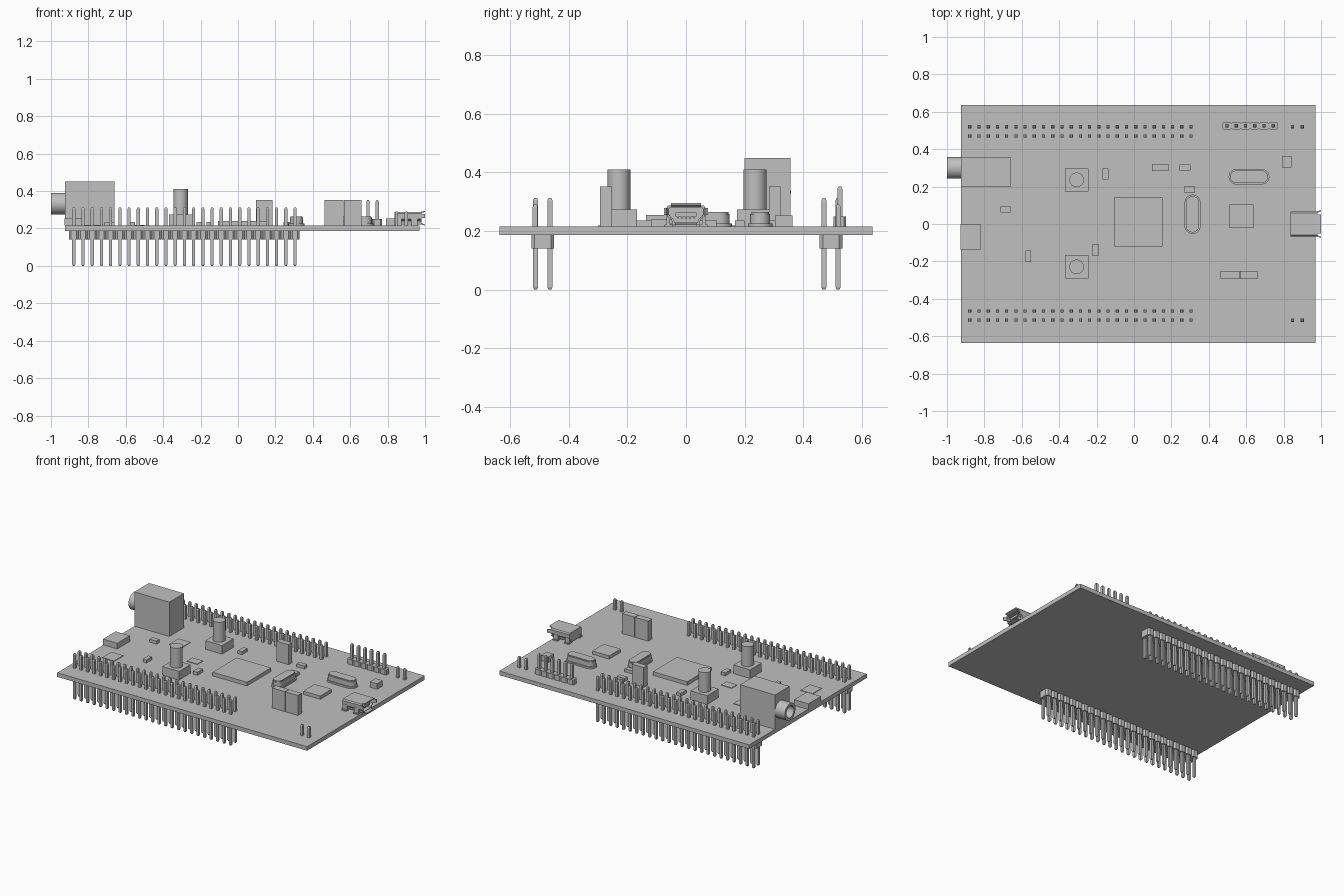
import bpy
import bmesh
import math
from mathutils import Matrix, Vector

cube = bpy.data.objects.get("Cube")
if cube:
    bpy.data.objects.remove(cube, do_unlink=True)

# Single plain grey for the whole board
GREY = (0.527, 0.527, 0.527, 1.0)
mat = bpy.data.materials.new("plain grey")
mat.use_nodes = True
mat.diffuse_color = GREY
mat.node_tree.nodes["Principled BSDF"].inputs["Base Color"].default_value = GREY

TOP, BOTTOM = 0.215, 0.187      # board faces
ALONG_X = Matrix(((0, 0, 1, 0), (1, 0, 0, 0), (0, 1, 0, 0), (0, 0, 0, 1)))  # profile (y, z) swept along x


def finish(name, bm, smooth=False):
    bmesh.ops.recalc_face_normals(bm, faces=bm.faces)
    mesh = bpy.data.meshes.new(name)
    bm.to_mesh(mesh)
    bm.free()
    mesh.materials.append(mat)
    if smooth:
        for p in mesh.polygons:
            p.use_smooth = True
        mesh.set_sharp_from_angle(angle=math.radians(35))
    ob = bpy.data.objects.new(name, mesh)
    bpy.context.collection.objects.link(ob)
    return ob


def add_box(bm, x0, x1, y0, y1, z0, z1):
    m = Matrix.Translation(((x0 + x1) / 2, (y0 + y1) / 2, (z0 + z1) / 2))
    m = m @ Matrix.Diagonal((x1 - x0, y1 - y0, z1 - z0, 1))
    return bmesh.ops.create_cube(bm, size=1, matrix=m)["verts"]


def box(name, *dims):
    bm = bmesh.new()
    add_box(bm, *dims)
    return finish(name, bm)


def add_prism(bm, pts, a, b, matrix=Matrix()):
    lo = [bm.verts.new(matrix @ Vector((u, v, a))) for u, v in pts]
    hi = [bm.verts.new(matrix @ Vector((u, v, b))) for u, v in pts]
    bm.faces.new(lo)
    bm.faces.new(hi)
    for i in range(len(pts)):
        j = (i + 1) % len(pts)
        bm.faces.new((lo[i], lo[j], hi[j], hi[i]))


def add_cup(bm, outer, inner, a, b, depth, matrix):
    """Closed at a, open at b, with a recess of the given depth."""
    rings = [[bm.verts.new(matrix @ Vector((u, v, w))) for u, v in pts]
             for pts, w in ((outer, a), (outer, b), (inner, b), (inner, b - depth))]
    n = len(outer)
    for r, s in zip(rings, rings[1:]):
        for i in range(n):
            bm.faces.new((r[i], r[(i + 1) % n], s[(i + 1) % n], s[i]))
    bm.faces.new(rings[0])
    bm.faces.new(rings[-1])


def circle(cx, cy, r, n=32):
    return [(cx + r * math.cos(2 * math.pi * i / n), cy + r * math.sin(2 * math.pi * i / n)) for i in range(n)]


def add_pin(bm, x, y, z0, z1, taper_bottom=False, h=0.0085):
    # square pin with tapered tips
    t = 0.008
    add_box(bm, x - h, x + h, y - h, y + h, z0 + (t if taper_bottom else 0), z1 - t)
    ends = [(z1 - t, z1)] + ([(z0 + t, z0)] if taper_bottom else [])
    for base, tip in ends:
        vs = add_box(bm, x - h, x + h, y - h, y + h, min(base, tip), max(base, tip))
        for v in vs:
            if abs(v.co.z - tip) < 1e-5:
                v.co.x = x + (v.co.x - x) * 0.55
                v.co.y = y + (v.co.y - y) * 0.55


# Circuit board
box("circuit_board", -0.925, 0.97, -0.637, 0.637, BOTTOM, TOP)

# Double-row pin headers, with ribbed housings under the board
PITCH = 1.183 / 24
for side, yc in (("front", -0.489), ("back", 0.495)):
    pins, housing = bmesh.new(), bmesh.new()
    for i in range(25):
        x = -0.878 + i * PITCH
        for dy in (-0.0245, 0.0245):
            add_pin(pins, x, yc + dy, 0, 0.313, True)
        w, d, c = PITCH / 2, 0.039, 0.011
        add_prism(housing, [(x - w, yc - d + c), (x - w + c, yc - d), (x + w - c, yc - d), (x + w, yc - d + c),
                            (x + w, yc + d - c), (x + w - c, yc + d), (x - w + c, yc + d), (x - w, yc + d - c)],
                  0.14, BOTTOM)
    finish(side + "_header_pins", pins)
    finish(side + "_header_housing", housing)

# Two-pin posts near the right-hand corners
for side, y in (("front", -0.515), ("back", 0.52)):
    bm = bmesh.new()
    for x in (0.848, 0.9):
        add_pin(bm, x, y, TOP, 0.29)
    finish(side + "_corner_pins", bm)

# Six-pin header on top of the board
bm = bmesh.new()
for i in range(6):
    x, y, w, d, c = 0.497 + i * 0.0495, 0.525, 0.02475, 0.021, 0.007
    add_pin(bm, x, y, TOP, 0.352)
    add_prism(bm, [(x - w, y - d + c), (x - w + c, y - d), (x + w - c, y - d), (x + w, y - d + c),
                   (x + w, y + d - c), (x + w - c, y + d), (x - w + c, y + d), (x - w, y + d - c)], TOP, 0.25)
finish("six_pin_header", bm)

# Power jack with hollow barrel
box("power_jack_body", -0.925, -0.66, 0.199, 0.357, TOP, 0.45)
bm = bmesh.new()
flip = Matrix.Diagonal((-1, 1, 1, 1)) @ ALONG_X
add_cup(bm, circle(0.3, 0.333, 0.058), circle(0.3, 0.333, 0.04), 0.92, 1.0, 0.072, flip)
finish("power_jack_barrel", bm, True)

# Push buttons
for side, y in (("front", -0.229), ("back", 0.236)):
    box(side + "_button_base", -0.37, -0.243, y - 0.062, y + 0.062, TOP, 0.274)
    bm = bmesh.new()
    add_prism(bm, circle(-0.307, y, 0.039), 0.274, 0.41)
    finish(side + "_button_plunger", bm, True)


# Capsule-shaped crystals, each with a base flange
def capsule(cx, cy, half, r, upright):
    pts = []
    for i in range(26):
        a = math.pi * (i % 13) / 12 - math.pi / 2 + (math.pi if i > 12 else 0)
        u, v = (half - r) * (1 if i < 13 else -1) + r * math.cos(a), r * math.sin(a)
        pts.append((cx - v, cy + u) if upright else (cx + u, cy + v))
    return pts


for name, cx, cy, half, r, up in (("side_crystal", 0.615, 0.253, 0.109, 0.042, False),
                                  ("centre_crystal", 0.313, 0.052, 0.105, 0.043, True)):
    bm = bmesh.new()
    add_prism(bm, capsule(cx, cy, half, r, up), TOP, 0.226)
    add_prism(bm, capsule(cx, cy, half - 0.008, r - 0.008, up), 0.226, 0.258)
    add_prism(bm, capsule(cx, cy, half - 0.012, r - 0.012, up), 0.258, 0.265)
    finish(name, bm, True)

# Chips, capacitors and small block components: x0, x1, y0, y1, top
BLOCKS = {
    "main_chip": (-0.108, 0.152, -0.12, 0.141, 0.24),
    "small_chip": (0.51, 0.638, -0.021, 0.104, 0.238),
    "edge_block": (-0.928, -0.82, -0.137, 0.0, 0.254),
    "tall_capacitor_1": (0.463, 0.563, -0.294, -0.252, 0.352),
    "tall_capacitor_2": (0.567, 0.66, -0.294, -0.252, 0.352),
    "tall_capacitor_3": (0.095, 0.185, 0.284, 0.322, 0.352),
    "corner_block": (0.79, 0.843, 0.303, 0.363, 0.253),
    "resistor_1": (-0.168, -0.136, 0.237, 0.297, 0.236),
    "resistor_2": (0.243, 0.302, 0.287, 0.318, 0.236),
    "resistor_3": (0.268, 0.325, 0.168, 0.2, 0.236),
    "resistor_4": (-0.714, -0.66, 0.061, 0.093, 0.236),
    "resistor_5": (-0.58, -0.552, -0.202, -0.142, 0.236),
    "resistor_6": (-0.222, -0.19, -0.17, -0.108, 0.236),
    "flat_plate_1": (-0.82, -0.73, -0.3, -0.2, 0.219),
    "flat_plate_2": (-0.59, -0.5, 0.1, 0.2, 0.219),
    "flat_plate_3": (-0.36, -0.28, -0.04, 0.02, 0.219),
}
for name, (x0, x1, y0, y1, top) in BLOCKS.items():
    box(name, x0, x1, y0, y1, TOP, top)


# Small data socket: tapered hollow shell, tongue and flared lips
def shell(s):
    half = [(0.046 - s, 0.222 + s), (0.05 - s, 0.24), (0.064 - s, 0.25 + s / 2),
            (0.066 - s, 0.28 - s), (0.06 - s, 0.288 - s)]
    return half + [(-y, z) for y, z in reversed(half)]


bm = bmesh.new()
add_cup(bm, shell(0), shell(0.007), 0.838, 0.982, 0.12, ALONG_X)
finish("data_socket_shell", bm)
box("data_socket_tongue", 0.86, 0.975, -0.036, 0.036, 0.25, 0.264)

bm = bmesh.new()
for i in range(5):
    y = -0.028 + i * 0.014
    add_box(bm, 0.865, 0.97, y - 0.003, y + 0.003, 0.242, 0.25)
finish("data_socket_contacts", bm)

bm = bmesh.new()
m = Matrix(((1, 0, 0, 0), (0, 0, 1, 0), (0, 1, 0, 0), (0, 0, 0, 1)))  # profile (x, z) swept along y
add_prism(bm, [(0.975, 0.281), (1.0, 0.289), (1.0, 0.295), (0.975, 0.288)], -0.052, 0.052, m)
add_prism(bm, [(0.975, 0.222), (1.0, 0.216), (1.0, 0.222), (0.975, 0.229)], -0.036, 0.036, m)
for s in (-1, 1):
    add_prism(bm, [(0.975, s * 0.059), (1.0, s * 0.068), (1.0, s * 0.075), (0.975, s * 0.066)], 0.255, 0.278)
    # mounting tabs
    for x in (0.838, 0.925):
        add_box(bm, x, x + 0.035, s * 0.06 - 0.014, s * 0.06 + 0.014, TOP, 0.222)
        add_box(bm, x, x + 0.035, s * 0.06 - 0.006, s * 0.06 + 0.006, 0.222, 0.255)
finish("data_socket_lips_and_tabs", bm)
